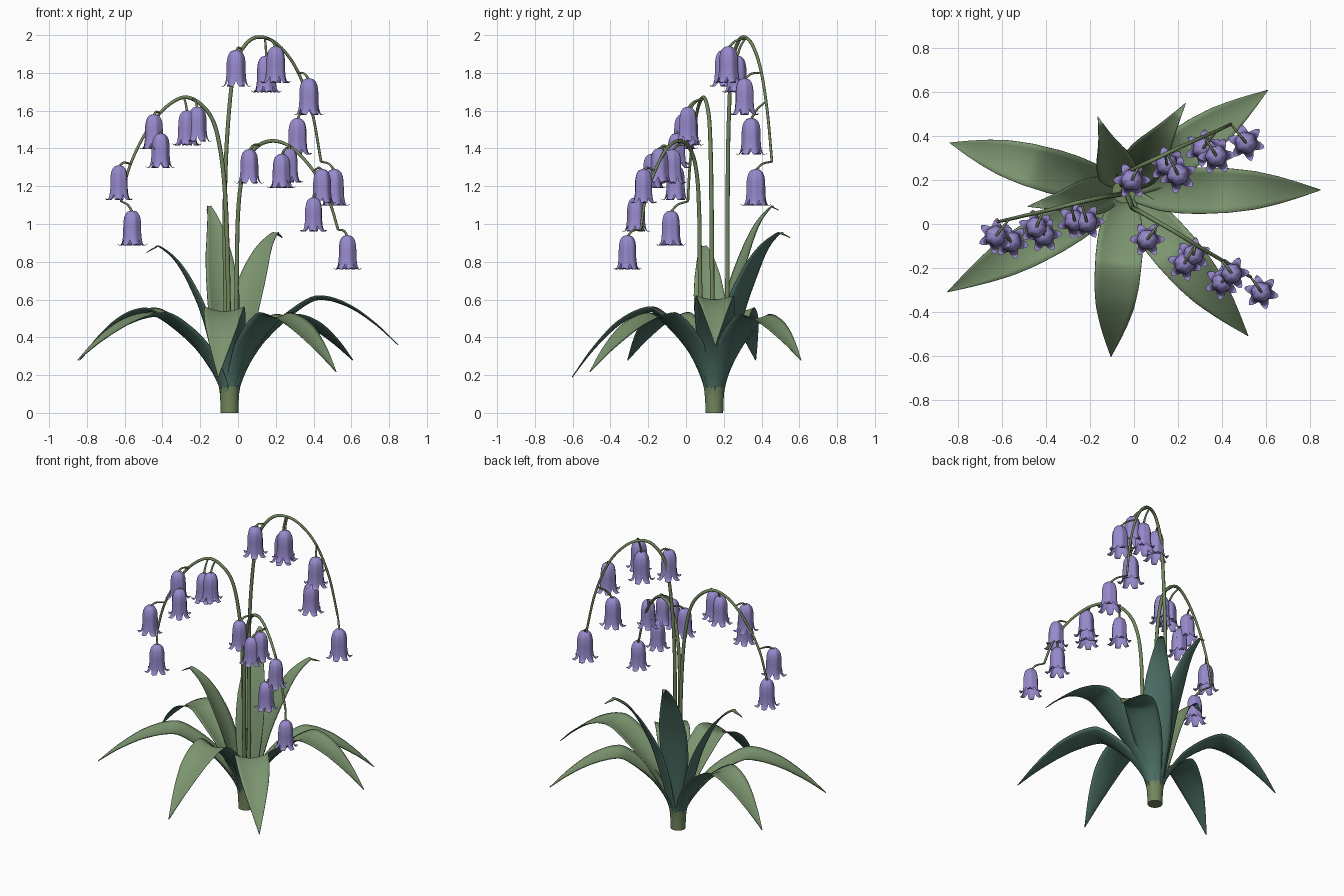
import bpy, math
from mathutils import Vector

cube = bpy.data.objects.get("Cube")
if cube:
    bpy.data.objects.remove(cube, do_unlink=True)


def material(name, rgb):
    m = bpy.data.materials.new(name)
    m.use_nodes = True
    m.diffuse_color = (*rgb, 1)
    m.node_tree.nodes["Principled BSDF"].inputs["Base Color"].default_value = (*rgb, 1)
    return m


LEAF_TOP = material("leaf_green", (0.20, 0.30, 0.16))
LEAF_UNDER = material("leaf_underside_teal", (0.075, 0.165, 0.135))
STEM = material("stem_green", (0.17, 0.24, 0.11))
PETAL = material("petal_violet", (0.31, 0.25, 0.60))
CENTRE = Vector((-0.045, 0.15, 0))


def add(name, data):
    ob = bpy.data.objects.new(name, data)
    bpy.context.collection.objects.link(ob)
    return ob


def mesh(name, verts, faces, mats):
    me = bpy.data.meshes.new(name)
    me.from_pydata(verts, [], faces)
    for m in mats:
        me.materials.append(m)
    me.polygons.foreach_set("use_smooth", [True] * len(faces))
    me.update()
    return me


def smooth_path(pts, steps=8):
    """Catmull-Rom spline through the points."""
    p = [Vector(q) for q in pts]
    p = [2 * p[0] - p[1]] + p + [2 * p[-1] - p[-2]]
    out = []
    for a, b, c, d in zip(p, p[1:], p[2:], p[3:]):
        for i in range(steps):
            t = i / steps
            out.append(0.5 * (2 * b + (c - a) * t + (2 * a - 5 * b + 4 * c - d) * t ** 2
                              + (3 * b - a - 3 * c + d) * t ** 3))
    return out + [p[-2]]


def tube(name, pts, r0, r1):
    cu = bpy.data.curves.new(name, "CURVE")
    cu.dimensions = "3D"
    cu.bevel_depth = 1
    cu.bevel_resolution = 2
    cu.use_fill_caps = True
    sp = cu.splines.new("POLY")
    sp.points.add(len(pts) - 1)
    for i, (sp_pt, p) in enumerate(zip(sp.points, pts)):
        sp_pt.co = (*p, 1)
        sp_pt.radius = r0 + (r1 - r0) * i / (len(pts) - 1)
    sp.use_smooth = True
    cu.materials.append(STEM)
    return add(name, cu)


# Base collar holding leaves and stems
N = 24
rings = [(0.047, 0), (0.048, 0.05), (0.052, 0.11), (0.058, 0.15)]
verts = [(r * math.cos(math.tau * i / N), r * math.sin(math.tau * i / N), z)
         for r, z in rings for i in range(N)]
faces = [(k * N + i, k * N + (i + 1) % N, (k + 1) * N + (i + 1) % N, (k + 1) * N + i)
         for k in range(len(rings) - 1) for i in range(N)]
faces += [tuple(range(N))[::-1], tuple(range(3 * N, 4 * N))]
collar_mesh = mesh("base_collar", verts, faces, [STEM])
for cap in collar_mesh.polygons[-2:]:
    cap.use_smooth = False
add("base_collar", collar_mesh).location = CENTRE

# Leaves: swept strips with a channelled section
ARCHING = [(0.22, 0.46), (0.44, 0.71), (0.8, 0.96), (1, 1)]
UPRIGHT = [(0.36, 0.55), (0.58, 0.78), (0.78, 0.92), (1, 1)]
WIDTHS = [0.034, 0.045, 0.062, 0.083, 0.096, 0.1, 0.096, 0.082, 0.058, 0.03, 0.001]
COLS = 8


def leaf(name, tip, tip_z, peak, peak_at, shape, width):
    reach = Vector((tip[0], tip[1], 0)) - CENTRE
    length = reach.length
    d = reach.normalized()
    side = Vector((-d.y, d.x, 0))
    top = length * peak_at
    prof = [(0.036, 0.03), (0.05, 0.13)] + [(r * top, z * peak) for r, z in shape]
    for s in (0.35, 0.7, 1):
        prof.append((top + s * (length - top), peak - (peak - tip_z) * s ** 1.6))
    path = smooth_path([(r, 0, z) for r, z in prof], 5)
    dist = [0]
    for a, b in zip(path, path[1:]):
        dist.append(dist[-1] + (b - a).length)
    verts, faces = [], []
    for i, p in enumerate(path):
        u = dist[i] / dist[-1]
        k = min(int(u * 10), 9)
        half = WIDTHS[k] + (WIDTHS[k + 1] - WIDTHS[k]) * (u * 10 - k)
        half *= 1 + (width - 1) * min(1, u * 3)
        t = (path[min(i + 1, len(path) - 1)] - path[max(i - 1, 0)]).normalized()
        normal = d * -t.z + Vector((0, 0, t.x))
        cup = half * (0.15 + 0.4 * (1 - u) ** 2)
        for j in range(COLS + 1):
            v = 2 * j / COLS - 1
            verts.append(CENTRE + d * p.x + Vector((0, 0, p.z)) + side * half * v
                         + normal * cup * v * v)
    w = COLS + 1
    for i in range(len(path) - 1):
        for j in range(COLS):
            a = i * w + j
            faces.append((a, a + w, a + w + 1, a + 1))
    ob = add(name, mesh(name, verts, faces, [LEAF_TOP, LEAF_UNDER]))
    sol = ob.modifiers.new("thickness", "SOLIDIFY")
    sol.thickness = 0.004
    sol.offset = -1
    sol.material_offset = 1


leaf("leaf_left", (0.85, 0.155), 0.36, 0.6, 0.57, ARCHING, 1.05)
leaf("leaf_back_left", (0.61, 0.61), 0.28, 0.5, 0.5, ARCHING, 1)
leaf("leaf_right", (-0.84, 0.37), 0.28, 0.535, 0.57, ARCHING, 1)
leaf("leaf_front_right", (-0.85, -0.31), 0.28, 0.51, 0.52, ARCHING, 1)
leaf("leaf_front", (-0.105, -0.605), 0.19, 0.535, 0.48, ARCHING, 1.05)
leaf("leaf_front_left", (0.52, -0.51), 0.22, 0.505, 0.46, ARCHING, 1.05)
leaf("leaf_inner_left", (0.235, 0.55), 0.93, 0.95, 0.85, UPRIGHT, 0.95)
leaf("leaf_inner_back", (-0.165, 0.49), 1.075, 1.09, 0.88, UPRIGHT, 0.9)
leaf("leaf_inner_right", (-0.485, 0.08), 0.85, 0.88, 0.84, UPRIGHT, 0.85)

# Bell flower: ribbed cup with six recurved pointed lobes
BODY = [(0.010, 0), (0.024, -0.005), (0.035, -0.017), (0.042, -0.035), (0.046, -0.06),
        (0.047, -0.09), (0.047, -0.12), (0.05, -0.15)]
LOBE = smooth_path([(0.05, 0, -0.15), (0.055, 0, -0.172), (0.066, 0, -0.186),
                    (0.08, 0, -0.176)], 4)
SEG, LOBE_ROWS = 48, 5


def bell_mesh():
    verts, faces = [], []
    rows = len(BODY) + LOBE_ROWS
    for k in range(rows):
        for i in range(SEG):
            a = math.tau * i / SEG
            x = abs(((i / SEG * 6 + 0.5) % 1) * 2 - 1)
            if k < len(BODY):
                r, z = BODY[k]
            else:
                f = max(0.06, 1 - x ** 1.4) * (k - len(BODY) + 1) / LOBE_ROWS
                s = f * (len(LOBE) - 1)
                n = min(int(s), len(LOBE) - 2)
                p = LOBE[n].lerp(LOBE[n + 1], s - n)
                r, z = p.x, p.z
            r *= 1 + 0.04 * math.cos(6 * a)
            verts.append((r * math.cos(a), r * math.sin(a), z))
    for k in range(rows - 1):
        for i in range(SEG):
            j = (i + 1) % SEG
            faces.append((k * SEG + i, (k + 1) * SEG + i, (k + 1) * SEG + j, k * SEG + j))
    faces.append(tuple(range(SEG)))
    return mesh("bell_flower", verts, faces, [PETAL])


BELL = bell_mesh()


def flower_stem(name, pts, scale, bells):
    path = smooth_path(pts, 10)
    tube(name + "_stem", path, 0.013, 0.007)
    for n, top in enumerate(bells):
        top = Vector(top)
        ob = add(f"{name}_bell_{n + 1}", BELL)
        ob.location = top
        ob.scale = (scale,) * 3
        ob.rotation_euler.z = n * 0.37
        # Pedicel from the nearest point of the stem
        aim = top + Vector((0, 0, 0.05))
        start = path[-1] if n == len(bells) - 1 else min(path, key=lambda q: (q - aim).length)
        mid = start.lerp(top, 0.6) + Vector((0, 0, 0.012))
        tube(f"{name}_pedicel_{n + 1}", smooth_path([start, mid, top - Vector((0, 0, 0.006))], 5),
             0.005, 0.007)


flower_stem("tall",
            [(-0.05, 0.17, 0.08), (-0.065, 0.215, 0.55), (-0.07, 0.22, 1.1), (-0.055, 0.225, 1.5),
             (-0.02, 0.24, 1.82), (0.04, 0.27, 1.95), (0.115, 0.305, 1.99), (0.21, 0.35, 1.95),
             (0.31, 0.395, 1.82), (0.39, 0.43, 1.6), (0.44, 0.455, 1.33)], 1.04,
            [(-0.01, 0.2, 1.92), (0.2, 0.225, 1.94), (0.15, 0.27, 1.89), (0.375, 0.31, 1.77),
             (0.315, 0.345, 1.56), (0.51, 0.37, 1.29)])
flower_stem("right",
            [(-0.05, 0.15, 0.08), (-0.05, 0.14, 0.55), (-0.065, 0.135, 1.1), (-0.095, 0.13, 1.4),
             (-0.15, 0.12, 1.58), (-0.265, 0.095, 1.67), (-0.38, 0.065, 1.62),
             (-0.49, 0.04, 1.48), (-0.575, 0.02, 1.3), (-0.62, 0.01, 1.12)], 0.99,
            [(-0.215, 0.01, 1.62), (-0.27, 0.015, 1.6), (-0.445, -0.015, 1.58),
             (-0.41, -0.05, 1.48), (-0.63, -0.055, 1.31), (-0.56, -0.08, 1.07)])
flower_stem("left",
            [(-0.03, 0.13, 0.08), (-0.01, 0.08, 0.55), (0, 0.07, 1.05), (0.03, 0.055, 1.28),
             (0.09, 0.02, 1.4), (0.185, -0.035, 1.44), (0.29, -0.1, 1.4), (0.4, -0.165, 1.28),
             (0.48, -0.215, 1.13), (0.53, -0.24, 0.97)], 0.97,
            [(0.06, -0.07, 1.395), (0.27, -0.14, 1.4), (0.23, -0.18, 1.37),
             (0.445, -0.225, 1.29), (0.4, -0.265, 1.14), (0.58, -0.31, 0.94)])
